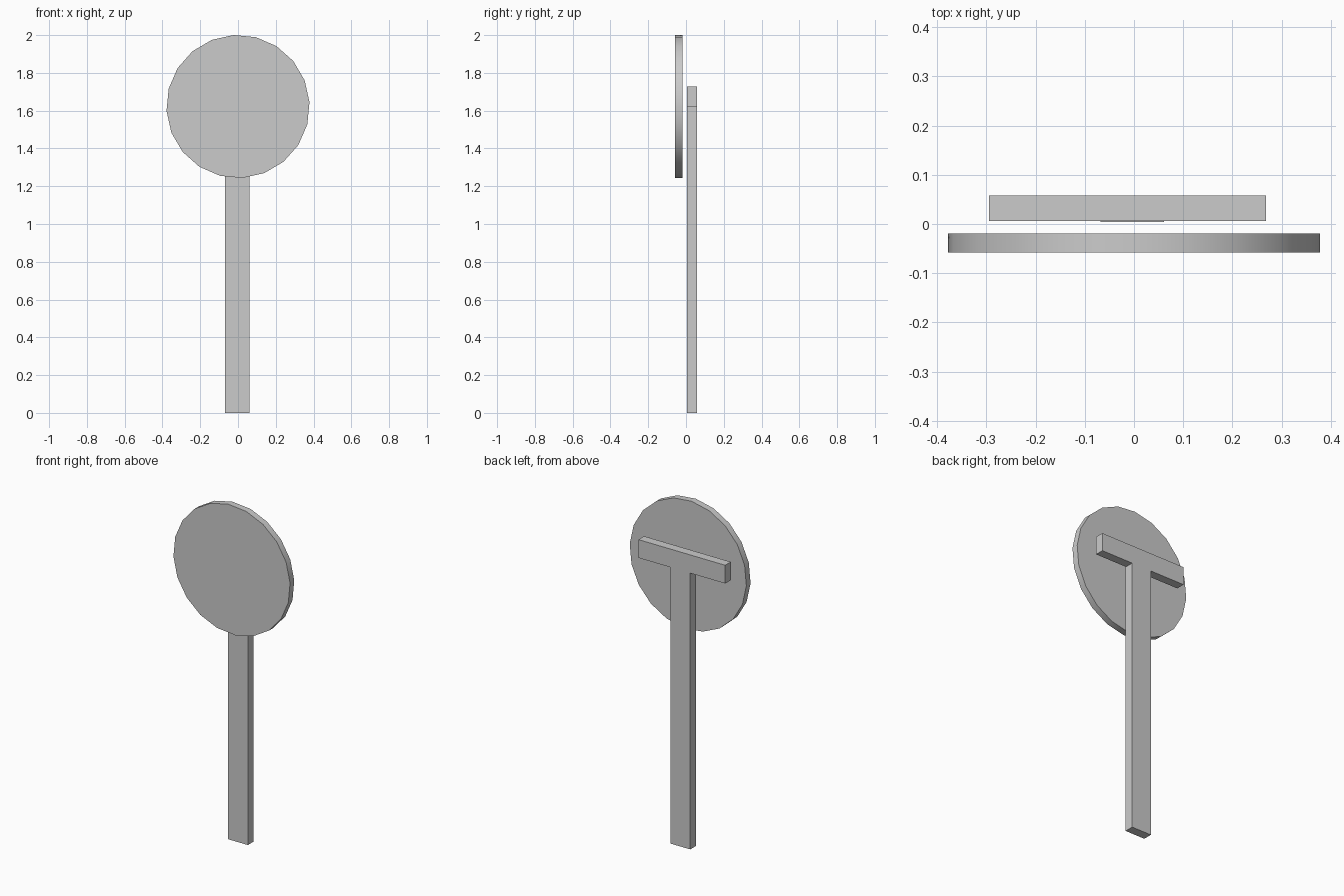
import bpy
from math import radians

if "Cube" in bpy.data.objects:
    bpy.data.objects.remove(bpy.data.objects["Cube"])


def box(name, x, y, z):
    """Box spanning the given (min, max) ranges."""
    bpy.ops.mesh.primitive_cube_add(
        size=1, location=[(a + b) / 2 for a, b in (x, y, z)])
    ob = bpy.context.object
    ob.name = name
    ob.scale = [b - a for a, b in (x, y, z)]
    bpy.ops.object.transform_apply(location=False, rotation=False, scale=True)
    return ob


# Upright post and the crossbar behind the plate, flush at the back
box("post", (-0.068, 0.061), (0.004, 0.058), (0.0, 1.67))
box("crossbar", (-0.295, 0.268), (0.006, 0.058), (1.62, 1.727))

# Round 20-sided plate, slightly turned, floating just in front of the post
bpy.ops.mesh.primitive_cylinder_add(
    vertices=20, radius=0.379, depth=0.039, location=(0, -0.0385, 1.622))
plate = bpy.context.object
plate.name = "round_plate"
# Turn the first vertex to 3.5 degrees above +x, axis along y
plate.rotation_euler = (radians(90), radians(-3.5), 0)
bpy.ops.object.transform_apply(location=False, rotation=True, scale=False)
bpy.ops.object.shade_smooth_by_angle(angle=radians(30))
